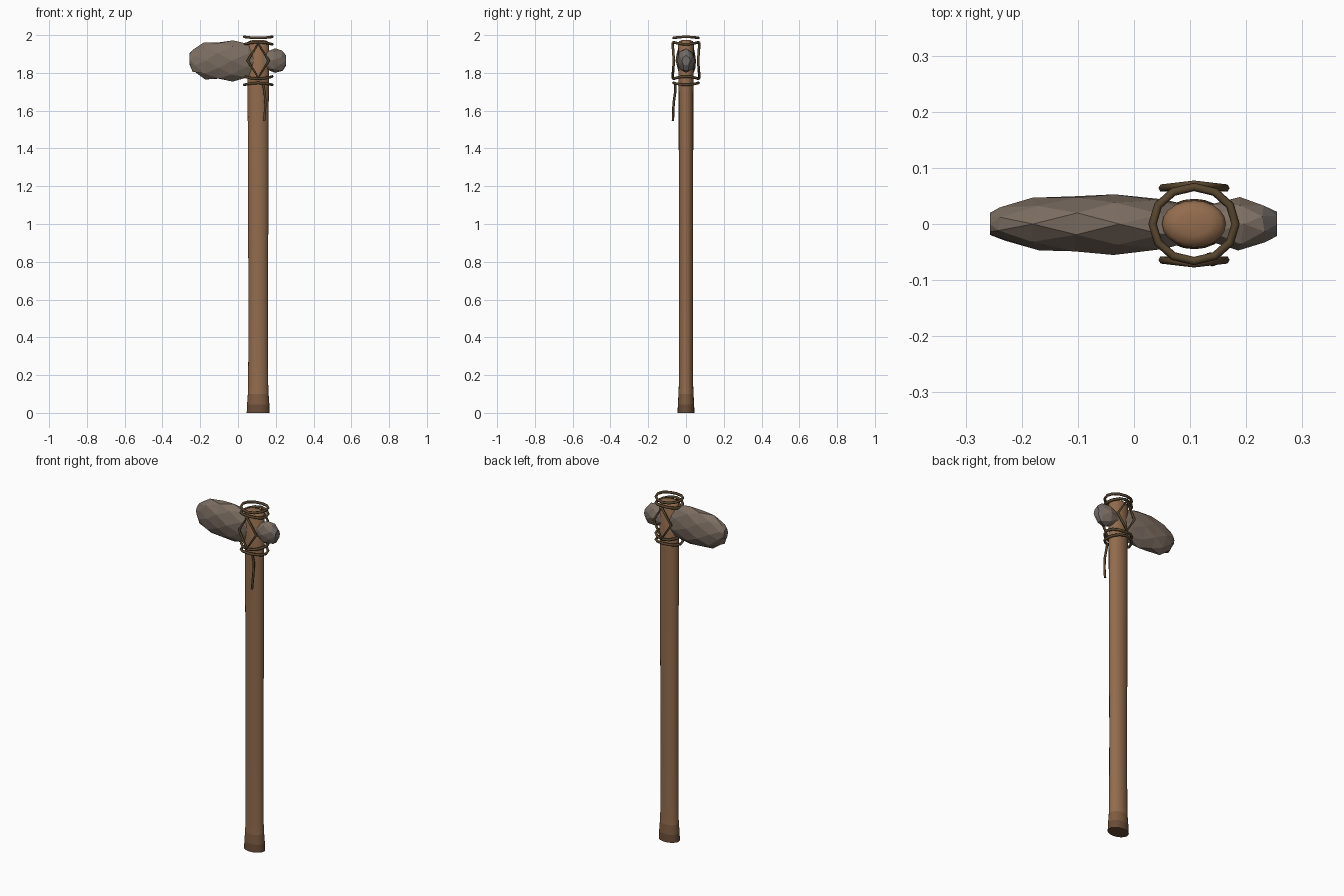
import bpy, bmesh, random
from math import sin, cos, pi

random.seed(4)
if "Cube" in bpy.data.objects:
    bpy.data.objects.remove(bpy.data.objects["Cube"])

CX = 0.107   # handle axis
HZ = 1.865   # height of the stone head's axis


def material(name, rgb):
    m = bpy.data.materials.new(name)
    m.use_nodes = True
    m.diffuse_color = (*rgb, 1)
    m.node_tree.nodes["Principled BSDF"].inputs["Base Color"].default_value = (*rgb, 1)
    return m


wood = material("wood", (0.29, 0.15, 0.076))
wood_mid = material("worn wood", (0.21, 0.108, 0.055))
wood_dark = material("dark wood", (0.14, 0.073, 0.038))
stone = material("stone", (0.2, 0.155, 0.122))
stone_grey = material("grey stone", (0.17, 0.15, 0.14))
cord = material("leather cord", (0.095, 0.06, 0.028))


def loft(name, rings, mats):
    """Skin a list of equal point rings and cap both ends."""
    bm = bmesh.new()
    loops = [[bm.verts.new(p) for p in ring] for ring in rings]
    n = len(loops[0])
    for a, b in zip(loops, loops[1:]):
        for i in range(n):
            j = (i + 1) % n
            bm.faces.new((a[i], a[j], b[j], b[i]))
    bm.faces.new(loops[0])
    bm.faces.new(loops[-1])
    bmesh.ops.recalc_face_normals(bm, faces=bm.faces)
    me = bpy.data.meshes.new(name)
    bm.to_mesh(me)
    bm.free()
    for m in mats:
        me.materials.append(m)
    ob = bpy.data.objects.new(name, me)
    bpy.context.collection.objects.link(ob)
    return ob


def select(ob):
    bpy.ops.object.select_all(action='DESELECT')
    ob.select_set(True)
    bpy.context.view_layer.objects.active = ob


def cord_piece(name, points, closed=True, radius=0.0075):
    cu = bpy.data.curves.new(name, 'CURVE')
    cu.dimensions = '3D'
    cu.bevel_depth = radius
    cu.bevel_resolution = 1
    cu.use_fill_caps = True
    sp = cu.splines.new('POLY')
    sp.points.add(len(points) - 1)
    for p, co in zip(sp.points, points):
        p.co = (*co, 1)
    sp.use_cyclic_u = closed
    cu.materials.append(cord)
    ob = bpy.data.objects.new(name, cu)
    bpy.context.collection.objects.link(ob)
    select(ob)
    bpy.ops.object.convert(target='MESH')


# Oval handle with a flared, darkened foot and a slightly domed top
profile = [(0, 0.061, 0.045), (0.045, 0.059, 0.043), (0.1, 0.055, 0.04), (0.15, 0.053, 0.038),
           (0.6, 0.052, 0.037), (1.2, 0.054, 0.038), (1.7, 0.056, 0.039), (1.955, 0.057, 0.042),
           (1.968, 0.05, 0.036), (1.974, 0.03, 0.02)]
handle = loft("handle", [[(CX + rx * cos(k * pi / 10), ry * sin(k * pi / 10), z) for k in range(20)]
                         for z, rx, ry in profile], [wood, wood_mid, wood_dark])
for f in handle.data.polygons:
    f.material_index = 2 if f.center.z < 0.04 else 1 if f.center.z < 0.11 else 0
select(handle)
bpy.ops.object.shade_smooth_by_angle(angle=0.9)

# Chipped stone head: big blade, pinched at the handle, small butt
sections = [(-0.257, 0.02, 0.028, 0.01), (-0.235, 0.031, 0.062, 0), (-0.175, 0.045, 0.096, 0),
            (-0.1, 0.051, 0.103, 0), (-0.03, 0.053, 0.108, 0), (0.045, 0.047, 0.092, 0),
            (0.095, 0.036, 0.06, 0), (0.145, 0.038, 0.045, 0), (0.19, 0.049, 0.066, 0),
            (0.23, 0.034, 0.056, 0), (0.255, 0.021, 0.026, 0)]
rings = []
for s, (x, ry, rz, dz) in enumerate(sections):
    ring = []
    for k in range(8):
        a = (k + 0.5 * (s % 2)) * pi / 4
        r = random.uniform(0.96, 1.05)
        dx = random.uniform(-0.008, 0.008) if 0 < s < len(sections) - 1 else 0
        ring.append((x + dx, ry * r * cos(a), HZ + dz + rz * r * sin(a)))
    rings.append(ring)
head = loft("stone_head", rings, [stone, stone_grey])
bm = bmesh.new()
bm.from_mesh(head.data)
bmesh.ops.triangulate(bm, faces=bm.faces)
for f in bm.faces:
    f.material_index = int(f.calc_center_median().x > 0.19 and f.normal.x > 0.4)
bm.to_mesh(head.data)
bm.free()

# Binding loops above and below the head
for name, z, tilt in [("top_binding_upper", 1.988, 0.003), ("top_binding_lower", 1.957, -0.006),
                      ("bottom_binding_upper", 1.775, 0.006), ("bottom_binding_lower", 1.742, -0.005)]:
    cord_piece(name, [(CX + 0.074 * cos(k * pi / 6), 0.066 * sin(k * pi / 6),
                       z + tilt * cos(k * pi / 3)) for k in range(12)])

# Diamond lashings on both faces
for name, side in [("front_lashing", -1), ("back_lashing", 1)]:
    cord_piece(name, [(CX, side * 0.071, HZ + 0.09), (CX + 0.056, side * 0.064, HZ),
                      (CX, side * 0.071, HZ - 0.09), (CX - 0.056, side * 0.064, HZ)])

# Loose end hanging from the lower binding
cord_piece("loose_cord", [(0.132, -0.058, 1.745), (0.141, -0.057, 1.7), (0.145, -0.064, 1.65),
                          (0.143, -0.068, 1.6), (0.138, -0.069, 1.545)], closed=False, radius=0.0065)
